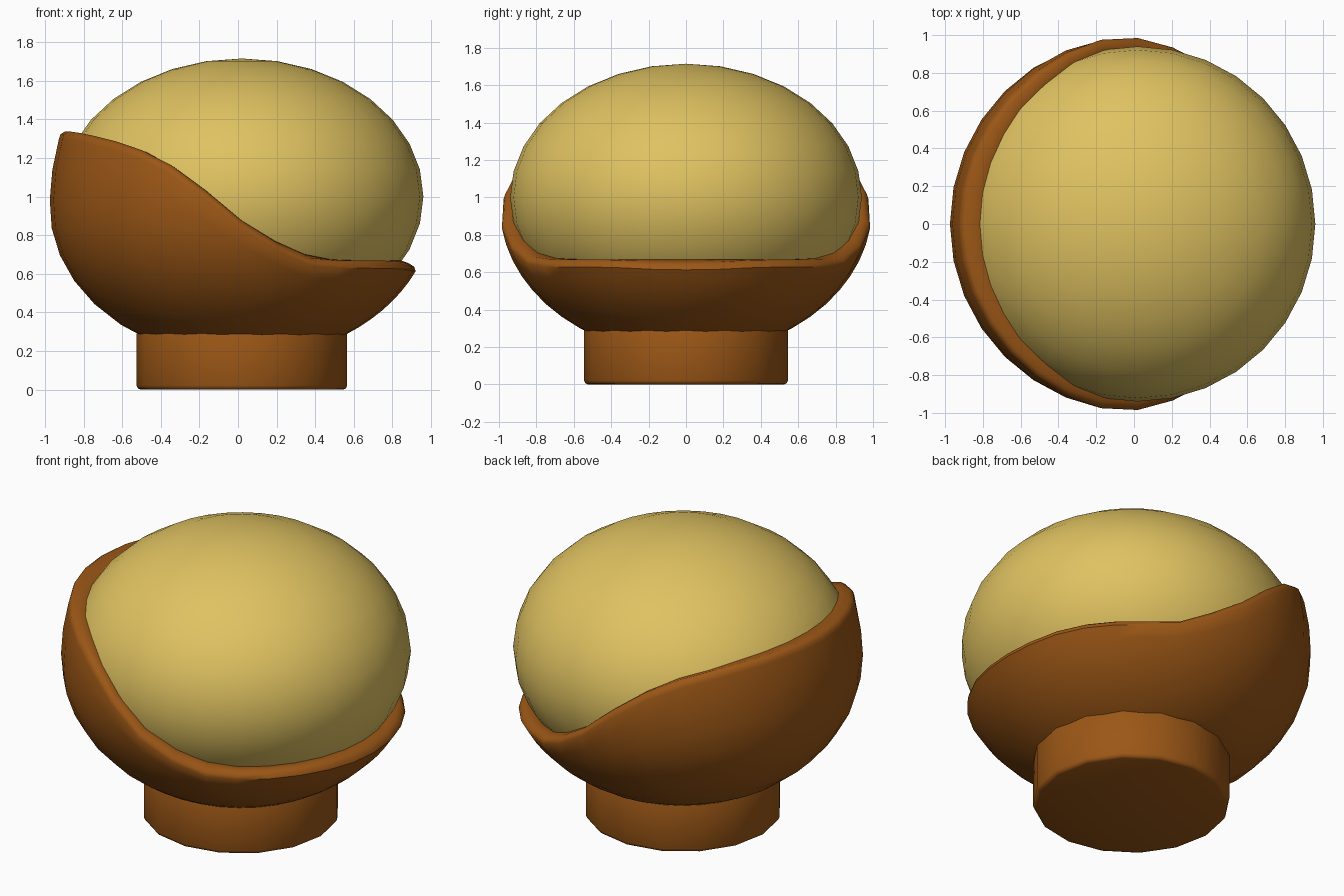
import bpy, bmesh, math

if "Cube" in bpy.data.objects:
    bpy.data.objects.remove(bpy.data.objects["Cube"])

CX = 0.02      # axis of the round parts
SEG = 32


def finish(bm, name, mat, angle=50):
    bmesh.ops.recalc_face_normals(bm, faces=bm.faces)
    me = bpy.data.meshes.new(name)
    bm.to_mesh(me)
    bm.free()
    ob = bpy.data.objects.new(name, me)
    bpy.context.collection.objects.link(ob)
    me.materials.append(mat)
    bpy.ops.object.select_all(action='DESELECT')
    ob.select_set(True)
    bpy.context.view_layer.objects.active = ob
    bpy.ops.object.shade_smooth_by_angle(angle=math.radians(angle))
    return ob


def material(name, col):
    m = bpy.data.materials.new(name)
    m.diffuse_color = (*col, 1)
    m.use_nodes = True
    m.node_tree.nodes["Principled BSDF"].inputs["Base Color"].default_value = m.diffuse_color
    return m


gold = material("gold", (0.74, 0.54, 0.12))
brown = material("brown", (0.33, 0.095, 0.008))

# Ball: flattened sphere
bm = bmesh.new()
bmesh.ops.create_uvsphere(bm, u_segments=SEG, v_segments=16, radius=1)
for v in bm.verts:
    v.co = (CX + v.co.x * 0.94, v.co.y * 0.94, 1.0 + v.co.z * 0.715)
finish(bm, "ball", gold)

# Foot: short drum with rounded edges
bm = bmesh.new()
bmesh.ops.create_cone(bm, cap_ends=True, segments=16, radius1=0.545, radius2=0.545, depth=0.31)
for v in bm.verts:
    v.co.x += CX
    v.co.z += 0.155
rims = [e for e in bm.edges if abs(e.verts[0].co.z - e.verts[1].co.z) < 0.01]
bmesh.ops.bevel(bm, geom=rims, offset=0.022, segments=2, profile=0.5, affect='EDGES')
finish(bm, "foot", brown)

# Cup: round bowl whose rim sweeps down from left to right
RIM = [(-1, 1.34), (-0.9, 1.337), (-0.7, 1.30), (-0.46, 1.225), (-0.3, 1.135), (-0.14, 1.01),
       (0.02, 0.875), (0.2, 0.765), (0.38, 0.685), (0.52, 0.67), (0.88, 0.668), (1, 0.65)]


def rim_z(x):
    for (x0, z0), (x1, z1) in zip(RIM, RIM[1:]):
        if x <= x1:
            return z0 + (z1 - z0) * (x - x0) / (x1 - x0)
    return RIM[-1][1]


def outer_r(z):
    c = 0.79 if z < 0.95 else 1.14
    return 0.995 * math.sqrt(1 - ((z - 0.95) / c) ** 2)


def ball_r(z):
    return 0.94 * math.sqrt(1 - ((z - 1.0) / 0.715) ** 2)


bm = bmesh.new()
cols = []
for i in range(SEG):
    a = 2 * math.pi * i / SEG
    h = rim_z(CX + 0.96 * math.cos(a))
    top = h - 0.04
    pts = []
    for k in range(9):
        t = k / 8
        z = 0.26 + (top - 0.26) * t ** 1.25
        pts.append((outer_r(z), z))
    r = outer_r(top)
    pts += [(r - 0.008, h - 0.016), (r - 0.032, h)]
    zi = rim_z(CX + ball_r(h) * math.cos(a))
    pts += [(ball_r(zi) - 0.005, zi), (ball_r(zi) - 0.05, zi - 0.02)]
    cols.append([bm.verts.new((CX + p * math.cos(a), p * math.sin(a), z)) for p, z in pts])
for i in range(SEG):
    a, b = cols[i], cols[(i + 1) % SEG]
    for k in range(len(a) - 1):
        bm.faces.new((a[k], b[k], b[k + 1], a[k + 1]))
bm.faces.new([c[0] for c in cols])
finish(bm, "cup", brown)
